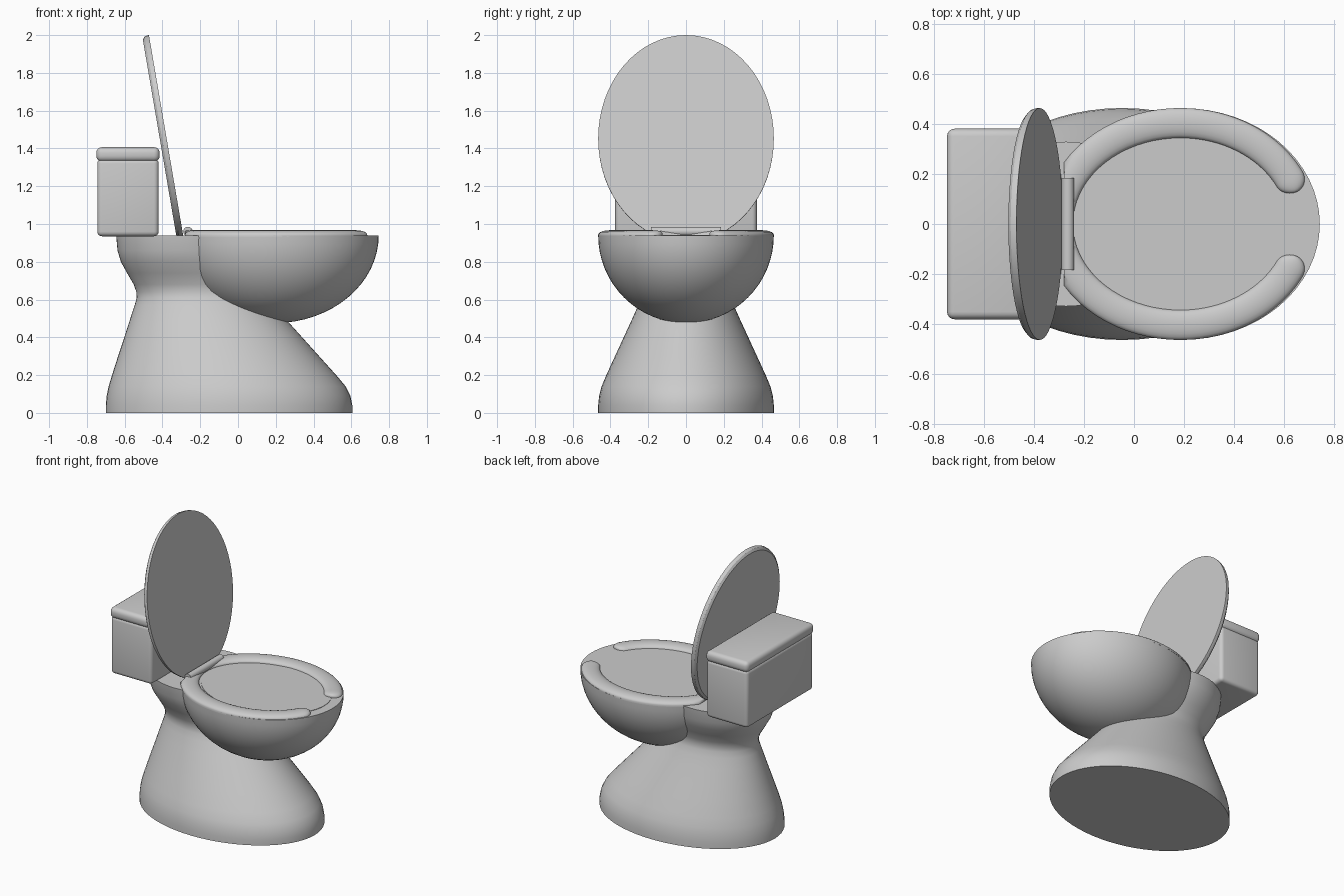
import bpy, bmesh, math
from mathutils import Matrix, Vector

if "Cube" in bpy.data.objects:
    bpy.data.objects.remove(bpy.data.objects["Cube"])


def finish(bm, name, angle=35):
    bmesh.ops.recalc_face_normals(bm, faces=bm.faces[:])
    me = bpy.data.meshes.new(name)
    bm.to_mesh(me)
    bm.free()
    ob = bpy.data.objects.new(name, me)
    bpy.context.collection.objects.link(ob)
    bpy.ops.object.select_all(action='DESELECT')
    bpy.context.view_layer.objects.active = ob
    ob.select_set(True)
    bpy.ops.object.shade_smooth_by_angle(angle=math.radians(angle))
    return ob


def ellipse(cx, a, b, z, n=64, xmin=-9):
    pts = []
    for i in range(n):
        t = 2 * math.pi * i / n
        pts.append(Vector((max(xmin, cx + a * math.cos(t)), b * math.sin(t), z)))
    return pts


def loft(rings):
    """Skin a stack of closed rings and cap both ends."""
    bm = bmesh.new()
    rows = [[bm.verts.new(p) for p in r] for r in rings]
    n = len(rows[0])
    for lo, hi in zip(rows, rows[1:]):
        for i in range(n):
            j = (i + 1) % n
            bm.faces.new((lo[i], lo[j], hi[j], hi[i]))
    bm.faces.new(rows[0])
    bm.faces.new(rows[-1])
    return bm


def rounded_box(name, x0, x1, y, z0, z1, r):
    bm = bmesh.new()
    bmesh.ops.create_cube(bm, size=1)
    bmesh.ops.scale(bm, vec=(x1 - x0, 2 * y, z1 - z0), verts=bm.verts[:])
    bmesh.ops.translate(bm, vec=((x0 + x1) / 2, 0, (z0 + z1) / 2), verts=bm.verts[:])
    bmesh.ops.bevel(bm, geom=bm.edges[:], offset=r, segments=4, profile=0.5, affect='EDGES')
    return finish(bm, name)


# Pedestal: elliptical sections (z, back x, front x, half width)
sections = [
    (0.00, -0.70, 0.605, 0.465), (0.04, -0.70, 0.605, 0.465), (0.09, -0.695, 0.595, 0.46),
    (0.14, -0.685, 0.57, 0.447), (0.20, -0.667, 0.52, 0.422), (0.30, -0.635, 0.43, 0.376),
    (0.40, -0.602, 0.34, 0.33), (0.50, -0.57, 0.25, 0.284), (0.57, -0.547, 0.185, 0.253),
    (0.61, -0.536, 0.15, 0.238), (0.64, -0.538, 0.14, 0.232), (0.68, -0.552, 0.13, 0.24),
    (0.74, -0.587, 0.12, 0.268), (0.80, -0.62, 0.11, 0.3), (0.86, -0.638, 0.10, 0.32),
    (0.94, -0.645, 0.10, 0.33),
]
finish(loft([ellipse((p + q) / 2, (q - p) / 2, b, z) for z, p, q, b in sections]), "pedestal")

# Bowl: lower half of an ellipsoid with a flat top
rings = []
for k in range(1, 17):
    t = math.pi / 2 * k / 16
    s = math.sin(t)
    rings.append(ellipse(0.19, 0.555 * s, 0.465 * s, 0.94 - 0.465 * math.cos(t)))
finish(loft(rings), "bowl")

# Flat disc closing the bowl opening
finish(loft([ellipse(0.225, 0.455, 0.347, z) for z in (0.93, 0.943)]), "bowl_opening")

# Seat: open ring with a domed section and rounded ends
bm = bmesh.new()
HALF, N, M = 0.06, 96, 10
A, B, CX = 0.49, 0.405, 0.185
start = math.asin(0.128 / B)
rows = []
for i in range(N + 1):
    u = (1 - math.cos(math.pi * i / N)) / 2
    t = start + (2 * math.pi - 2 * start) * u
    c = Vector((CX + A * math.cos(t), B * math.sin(t), 0))
    nrm = Vector((math.cos(t) / A, math.sin(t) / B, 0)).normalized()
    # distance to the nearest end rounds the tip
    d = min(u, 1 - u) * (2 * math.pi - 2 * start) * 0.43
    w = HALF * math.sqrt(max(0.004, 1 - max(0, 1 - d / HALF) ** 2))
    row = []
    for k in range(M + 1):
        p = math.pi * k / M
        v = c + nrm * (w * math.cos(p))
        v.z = 0.942 + 0.025 * math.sin(p) * (w / HALF) ** 0.5
        v.x = max(v.x, -0.28)
        row.append(bm.verts.new(v))
    # underside
    for s in (-1, 1):
        v = c + nrm * (w * s)
        row.append(bm.verts.new((max(v.x, -0.28), v.y, 0.932)))
    rows.append(row)
for r0, r1 in zip(rows, rows[1:]):
    for k in range(M + 3):
        j = (k + 1) % (M + 3)
        bm.faces.new((r0[k], r0[j], r1[j], r1[k]))
bm.faces.new(rows[0])
bm.faces.new(rows[-1])
bmesh.ops.remove_doubles(bm, verts=bm.verts[:], dist=0.0001)
finish(bm, "seat", 50)

# Hinge bar
bm = bmesh.new()
bmesh.ops.create_cone(bm, cap_ends=True, segments=24, radius1=0.025, radius2=0.025, depth=0.37,
                      matrix=Matrix.Translation((-0.265, 0, 0.96)) @ Matrix.Rotation(math.pi / 2, 4, 'X'))
finish(bm, "hinge")

# Raised lid: elliptical plate with a bevelled back, cut flat at the hinge, leaning back
lid = loft([ellipse(0, 0.555 - i, 0.465 - i, z, xmin=-0.525)
            for i, z in ((0.018, -0.036), (0.004, -0.024), (0.0, -0.01), (0.0, 0.0))])
lean = math.radians(9.7)
up = Vector((-math.sin(lean), 0, math.cos(lean)))
out = Vector((math.cos(lean), 0, math.sin(lean)))
rot = Matrix((up, Vector((0, 1, 0)), out)).transposed().to_4x4()
bmesh.ops.transform(lid, matrix=Matrix.Translation((-0.378, 0, 1.453)) @ rot, verts=lid.verts[:])
finish(lid, "lid", 25)

# Water tank and its cover
rounded_box("tank", -0.745, -0.42, 0.375, 0.935, 1.345, 0.025)
rounded_box("tank_cover", -0.75, -0.415, 0.382, 1.33, 1.407, 0.03)
